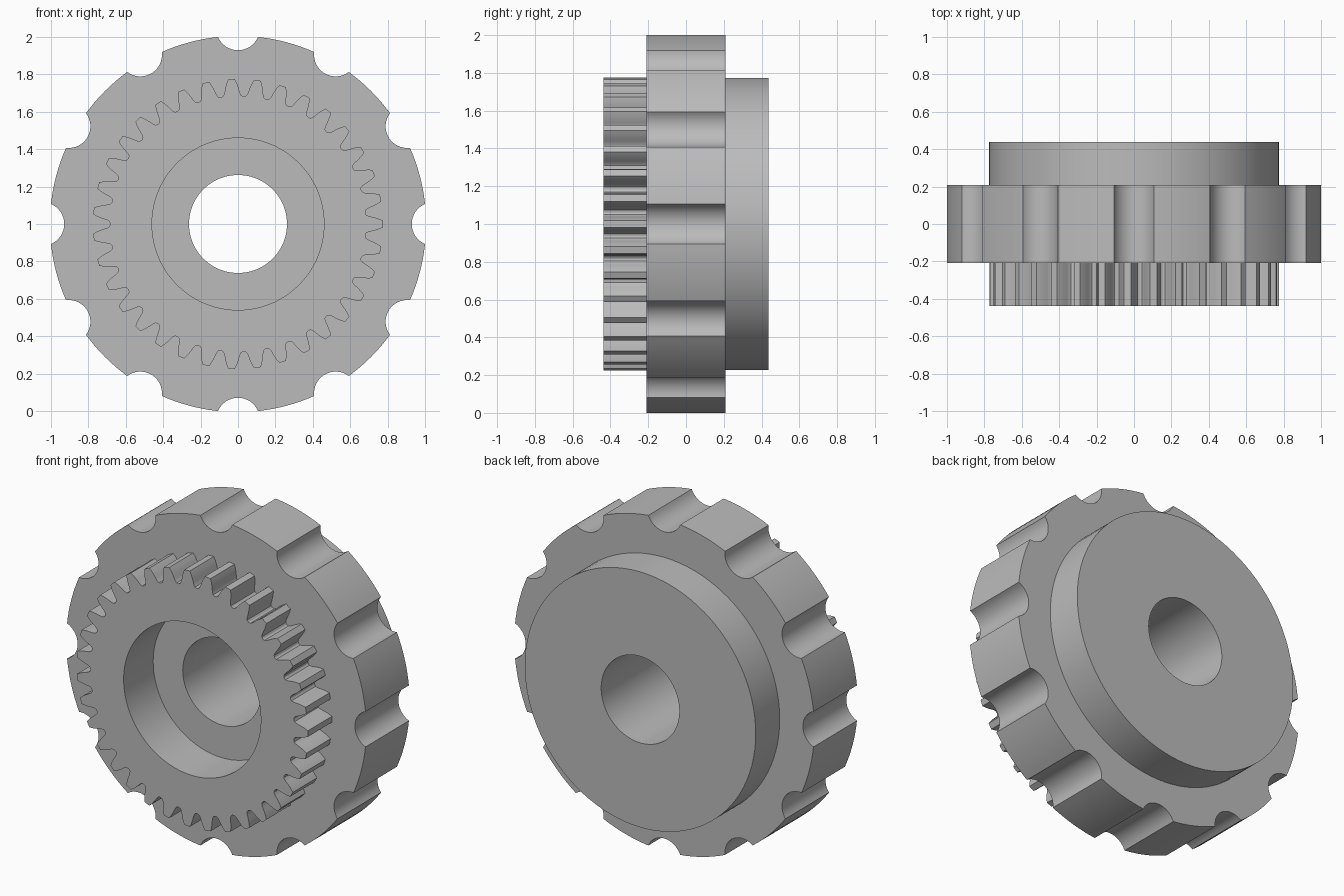
import bpy, bmesh
from math import sin, cos, pi, radians, asin, atan2, hypot

cube = bpy.data.objects.get("Cube")
if cube:
    bpy.data.objects.remove(cube)

grey = bpy.data.materials.new("plain grey")
grey.use_nodes = True
grey.diffuse_color = (0.5, 0.5, 0.5, 1)
grey.node_tree.nodes["Principled BSDF"].inputs["Base Color"].default_value = (0.5, 0.5, 0.5, 1)


# Outlines are counter-clockwise lists of (angle, radius)
def circle(radius, n=96):
    return [(2 * pi * i / n, radius) for i in range(n)]


def gear(teeth):
    flank = [(1.35, .775), (2.1, .754), (2.7, .732), (3.15, .712),
             (3.5, .698), (4.1, .687)]
    pitch = 2 * pi / teeth
    half = [(radians(a), r) for a, r in flank]
    tooth = [(-a, r) for a, r in reversed(half)] + half + [(pitch / 2, .683)]
    return [(k * pitch + a, r) for k in range(teeth) for a, r in tooth]


def scalloped(rim, notches, centre, radius, steps=16, rim_steps=8):
    # Round notch from one rim corner to the other, then the rim arc
    turn = asin((centre ** 2 + radius ** 2 - rim ** 2) / (2 * centre * radius))
    sweep = pi / 2 - turn
    pitch = 2 * pi / notches
    piece = []
    for i in range(steps + 1):
        t = sweep * (2 * i / steps - 1)
        x, z = centre - radius * cos(t), radius * sin(t)
        piece.append((atan2(z, x), hypot(x, z)))
    edge = piece[-1][0]
    for i in range(1, rim_steps):
        piece.append((edge + (pitch - 2 * edge) * i / rim_steps, rim))
    return [(k * pitch + a, r) for k in range(notches) for a, r in piece]


# Skin a chain of (outline, depth): same outline gives a wall, a change gives a flat annulus
def build(name, chain):
    bm = bmesh.new()
    loops = []
    for outline, y in chain:
        verts = [bm.verts.new((r * cos(a), y, 1 + r * sin(a))) for a, r in outline]
        edges = [bm.edges.new((v, verts[i - 1])) for i, v in enumerate(verts)]
        loops.append((outline, verts, edges))
    for (out_a, va, ea), (out_b, vb, eb) in zip(loops, loops[1:]):
        if out_a is out_b:
            for i in range(len(va)):
                bm.faces.new((va[i - 1], vb[i - 1], vb[i], va[i]))
        else:
            side = -1 if out_b[0][1] > out_a[0][1] else 1
            made = bmesh.ops.triangle_fill(bm, edges=ea + eb, use_beauty=True,
                                           normal=(0, side, 0))
            for f in made["geom"]:
                if isinstance(f, bmesh.types.BMFace):
                    f.normal_update()
                    if f.normal.y * side < 0:
                        f.normal_flip()
    mesh = bpy.data.meshes.new(name)
    bm.to_mesh(mesh)
    bm.free()
    mesh.materials.append(grey)
    ob = bpy.data.objects.new(name, mesh)
    bpy.context.collection.objects.link(ob)
    bpy.ops.object.select_all(action='DESELECT')
    ob.select_set(True)
    bpy.context.view_layer.objects.active = ob
    bpy.ops.object.shade_smooth_by_angle(angle=radians(25))
    return ob


bore = circle(.262)
recess = circle(.46)
flange = circle(.774)
teeth = gear(35)
grip = scalloped(1.0057, 12, 1.045, .116)

END, MID, FLOOR = .438, .208, -.155

# Toothed front with its round recess
build("front_gear", [(bore, FLOOR), (recess, FLOOR), (recess, -END),
                     (teeth, -END), (teeth, -MID)])
# Wide middle ring with finger notches
build("notched_ring", [(teeth, -MID), (grip, -MID), (grip, MID), (flange, MID)])
# Plain back disc and the through bore
build("back_flange", [(flange, MID), (flange, END), (bore, END), (bore, FLOOR)])
